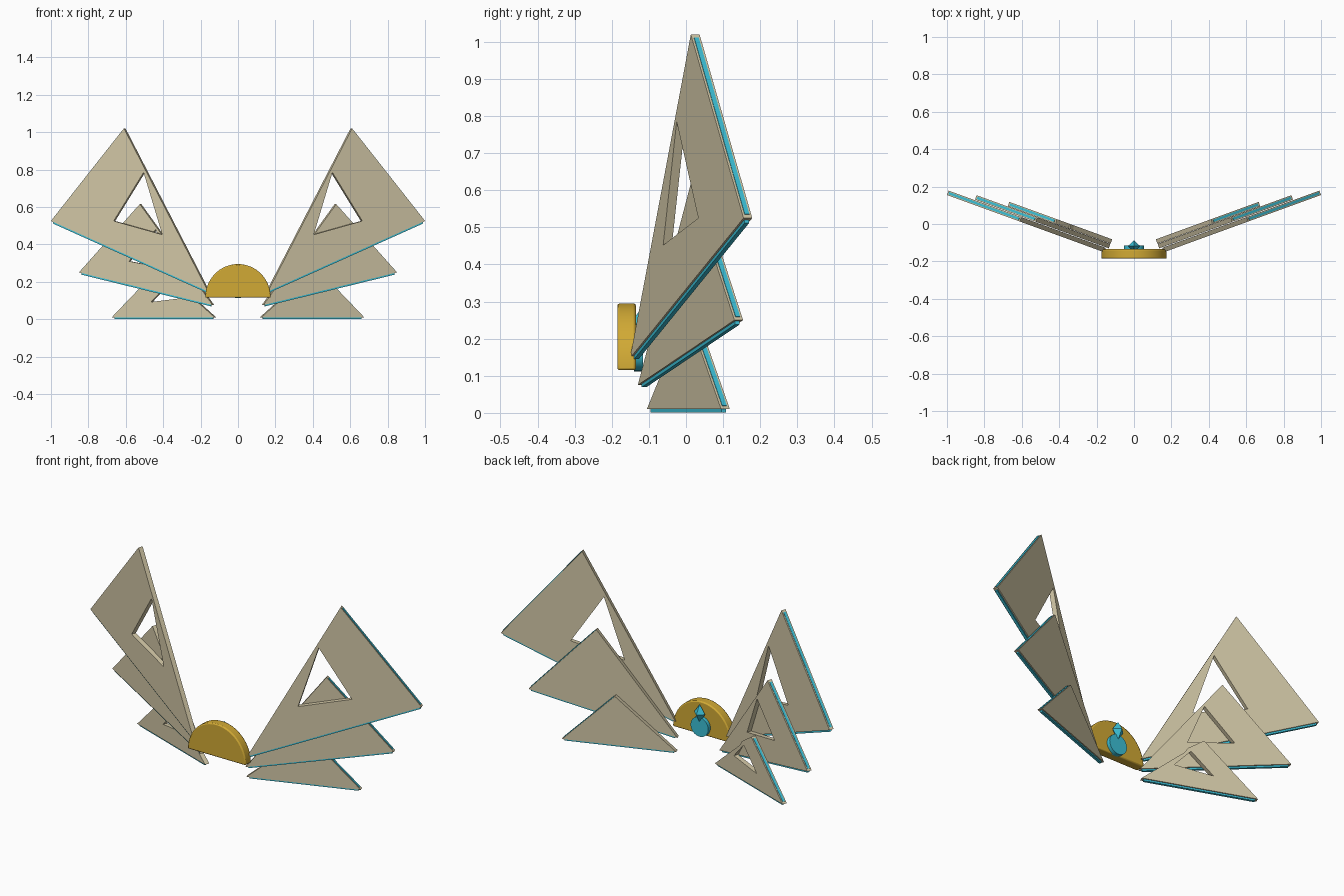
import bpy, bmesh, math
from mathutils import Vector, Matrix

if "Cube" in bpy.data.objects:
    bpy.data.objects.remove(bpy.data.objects["Cube"])


def material(name, colour):
    mat = bpy.data.materials.new(name)
    mat.use_nodes = True
    mat.diffuse_color = (*colour, 1)
    mat.node_tree.nodes["Principled BSDF"].inputs["Base Color"].default_value = (*colour, 1)
    return mat


sand = material("sand", (0.64, 0.57, 0.38))
cyan = material("cyan", (0.045, 0.53, 0.68))
gold = material("gold", (0.64, 0.40, 0.035))


def finish(name, bm, mat):
    bmesh.ops.recalc_face_normals(bm, faces=bm.faces)
    mesh = bpy.data.meshes.new(name)
    bm.to_mesh(mesh)
    bm.free()
    mesh.materials.append(mat)
    obj = bpy.data.objects.new(name, mesh)
    bpy.context.collection.objects.link(obj)
    return obj


def prism(name, outline, place, near, far, mat, hole=None):
    """Extrude a 2D outline, with an optional matching hole, between two depths."""
    bm = bmesh.new()

    def ring(points, depth):
        return [bm.verts.new(place(p[0], p[1], depth)) for p in points]

    def bridge(a, b):
        for i in range(len(a)):
            j = (i + 1) % len(a)
            bm.faces.new((a[i], a[j], b[j], b[i]))

    front, back = ring(outline, near), ring(outline, far)
    bridge(front, back)
    if hole:
        hole_front, hole_back = ring(hole, near), ring(hole, far)
        bridge(hole_front, hole_back)
        bridge(front, hole_front)
        bridge(back, hole_back)
    else:
        bm.faces.new(front)
        bm.faces.new(back)
    return finish(name, bm, mat)


# Wing blades: top, outer and root corners, the hole, and the setback
BLADES = [
    ("large", [(0.61, 1.02), (1.0, 0.525), (0.16, 0.148)],
     [(0.505, 0.785), (0.665, 0.525), (0.405, 0.452)], 0.0),
    ("middle", [(0.525, 0.615), (0.85, 0.25), (0.135, 0.075)],
     [(0.44, 0.48), (0.583, 0.31), (0.36, 0.265)], 0.03),
    ("small", [(0.42, 0.275), (0.675, 0.01), (0.125, 0.01)],
     [(0.345, 0.22), (0.465, 0.092), (0.28, 0.115)], 0.058),
]
SWEEP = math.radians(20)
THICK = 0.025

for side, label in ((1, "left"), (-1, "right")):
    for size, corners, hole, setback in BLADES:
        def place(x, z, depth):
            y = 0.155 + math.tan(SWEEP) * (x - 1) + setback
            return (side * (x - depth * math.sin(SWEEP)), y + depth * math.cos(SWEEP), z)

        # Only the large blade is pierced on the left wing
        pierced = side < 0 or size == "large"
        prism(f"{label}_{size}_blade", corners, place, 0, THICK, sand, hole if pierced else None)

        # Glowing strips on the outer and lower edges
        for edge, i, rise in (("outer", 0, 0.002), ("lower", 1, 0.009)):
            a, b = Vector(corners[i]), Vector(corners[i + 1])
            along = (b - a).normalized()
            out = Vector((-along.y, along.x))
            a, b = a + along * 0.012, b - along * 0.012
            strip = [a - out * 0.003, b - out * 0.003, b + out * rise, a + out * rise]
            prism(f"{label}_{size}_{edge}_strip", strip, place, 0.006, 0.019, cyan)

# Half-round centre plate
arc = [(0.175 * math.cos(math.pi * i / 32), 0.115 + 0.18 * math.sin(math.pi * i / 32))
       for i in range(33)]
dome = prism("centre_plate", arc, lambda x, z, d: (x, d, z), -0.185, -0.135, gold)
bevel = dome.modifiers.new("soft_edge", "BEVEL")
bevel.width = 0.006
bevel.segments = 2
bevel.limit_method = "ANGLE"

# Round stud behind the plate
bm = bmesh.new()
bmesh.ops.create_cone(bm, cap_ends=True, segments=32, radius1=0.053, radius2=0.053, depth=0.025,
                      matrix=Matrix.Translation((0, -0.128, 0.165)) @ Matrix.Rotation(math.pi / 2, 4, "X"))
stud = finish("back_stud", bm, cyan)

# Faceted crystal above the stud
bm = bmesh.new()
waist = [bm.verts.new((0.033 * math.cos(t), -0.118 + 0.03 * math.sin(t), 0.24))
         for t in (math.pi / 2 * i for i in range(4))]
for z in (0.19, 0.288):
    tip = bm.verts.new((0, -0.118, z))
    for i in range(4):
        bm.faces.new((waist[i], waist[(i + 1) % 4], tip))
finish("back_crystal", bm, cyan)

# Smooth the rounded parts
bpy.ops.object.select_all(action="DESELECT")
for obj in (dome, stud):
    obj.select_set(True)
    bpy.context.view_layer.objects.active = obj
bpy.ops.object.shade_smooth_by_angle(angle=math.radians(30))
